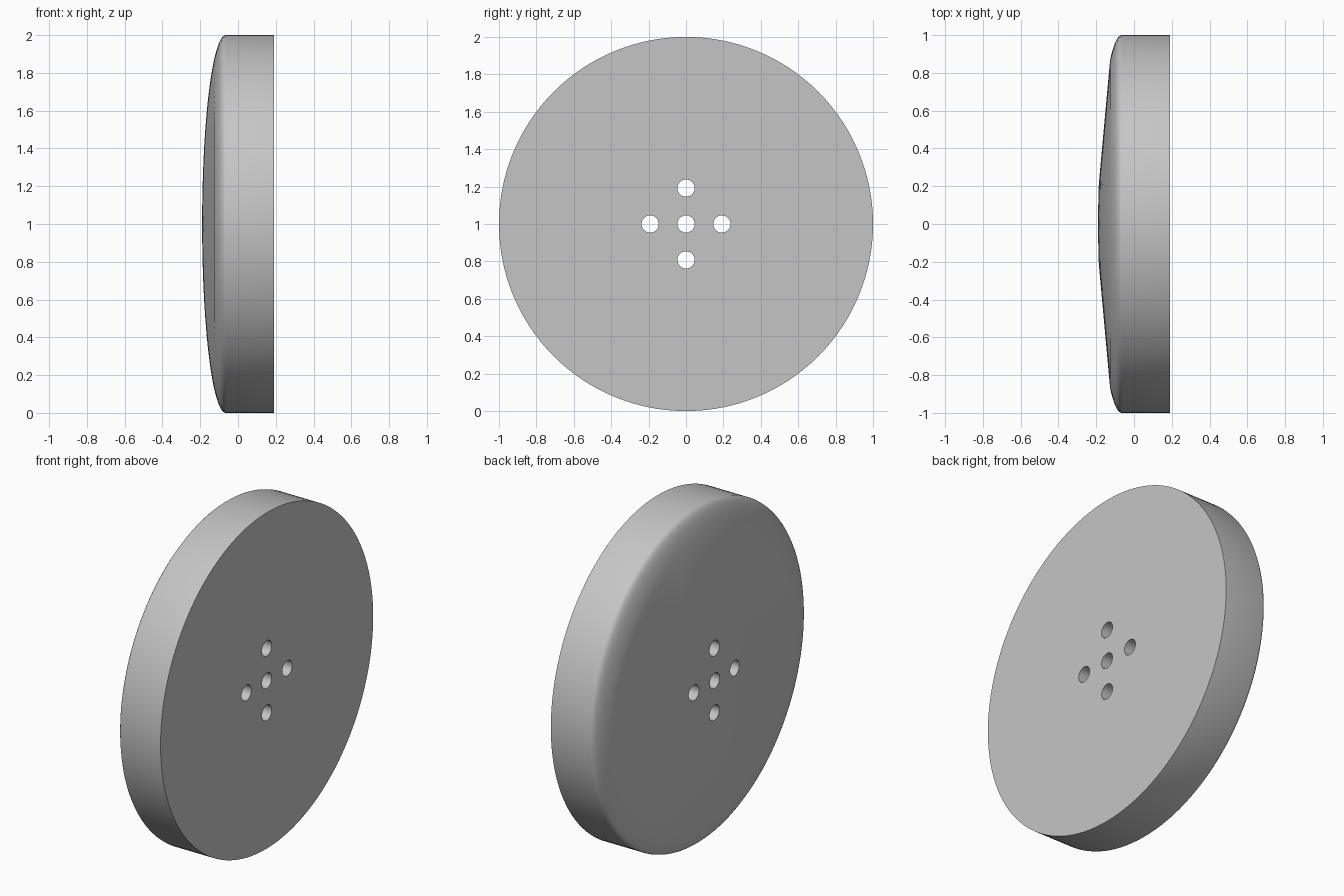
import bpy, bmesh, math
from mathutils import Matrix, Vector

cube = bpy.data.objects.get("Cube")
if cube:
    bpy.data.objects.remove(cube, do_unlink=True)

SEGMENTS, RINGS = 128, 24
FLAT_X, RIM_X, DOME_DEPTH = 0.19, -0.065, 0.125
CREASE_R, INNER_Y = 0.87, 0.2
HOLE_R, HOLE_OFFSET = 0.046, 0.192

grey = bpy.data.materials.new("grey")
grey.use_nodes = True
colour = (0.56, 0.56, 0.56, 1)
grey.diffuse_color = colour
grey.node_tree.nodes["Principled BSDF"].inputs["Base Color"].default_value = colour


def make_object(name, bm):
    bmesh.ops.recalc_face_normals(bm, faces=bm.faces)
    mesh = bpy.data.meshes.new(name)
    bm.to_mesh(mesh)
    bm.free()
    mesh.materials.append(grey)
    obj = bpy.data.objects.new(name, mesh)
    bpy.context.collection.objects.link(obj)
    return obj


def ellipse_x(y, z):
    return RIM_X - DOME_DEPTH * math.sqrt(max(0, 1 - y * y - z * z))


def dome_x(y, z):
    """Elliptical dome, with straight flanks towards both sides."""
    outer = math.sqrt(max(0, CREASE_R ** 2 - z * z))
    if INNER_Y < abs(y) < outer:
        t = (abs(y) - INNER_Y) / (outer - INNER_Y)
        return (1 - t) * ellipse_x(INNER_Y, z) + t * ellipse_x(outer, z)
    return ellipse_x(y, z)


# Domed disc: flat face, straight rim, then rings up the dome
bm = bmesh.new()


def ring(radius, x_at):
    verts = []
    for i in range(SEGMENTS):
        a = math.tau * i / SEGMENTS
        y, z = radius * math.cos(a), radius * math.sin(a)
        verts.append(bm.verts.new((x_at(y, z), y, z + 1)))
    return verts


rings = [ring(1, lambda y, z: FLAT_X)]
for k in range(RINGS):
    rings.append(ring(math.cos(math.pi / 2 * k / RINGS), dome_x))
bm.faces.new(rings[0])
for low, high in zip(rings, rings[1:]):
    for i in range(SEGMENTS):
        j = (i + 1) % SEGMENTS
        bm.faces.new((low[i], low[j], high[j], high[i]))
tip = bm.verts.new((dome_x(0, 0), 0, 1))
for i in range(SEGMENTS):
    bm.faces.new((rings[-1][i], rings[-1][(i + 1) % SEGMENTS], tip))
disc = make_object("domed_disc", bm)

# Cutter for the five through holes
bm = bmesh.new()
for y, z in ((0, 0), (1, 0), (-1, 0), (0, 1), (0, -1)):
    place = Matrix.Translation(Vector((0, y * HOLE_OFFSET, 1 + z * HOLE_OFFSET)))
    bmesh.ops.create_cone(bm, cap_ends=True, segments=32, radius1=HOLE_R,
                          radius2=HOLE_R, depth=1,
                          matrix=place @ Matrix.Rotation(math.pi / 2, 4, "Y"))
cutter = make_object("hole_cutter", bm)
cutter.hide_render = True

bpy.ops.object.select_all(action="DESELECT")
disc.select_set(True)
bpy.context.view_layer.objects.active = disc
cut = disc.modifiers.new("holes", "BOOLEAN")
cut.operation = "DIFFERENCE"
cut.solver = "EXACT"
cut.object = cutter
bpy.ops.object.modifier_apply(modifier=cut.name)
bpy.data.objects.remove(cutter, do_unlink=True)
bpy.ops.object.shade_smooth_by_angle(angle=math.radians(35))
